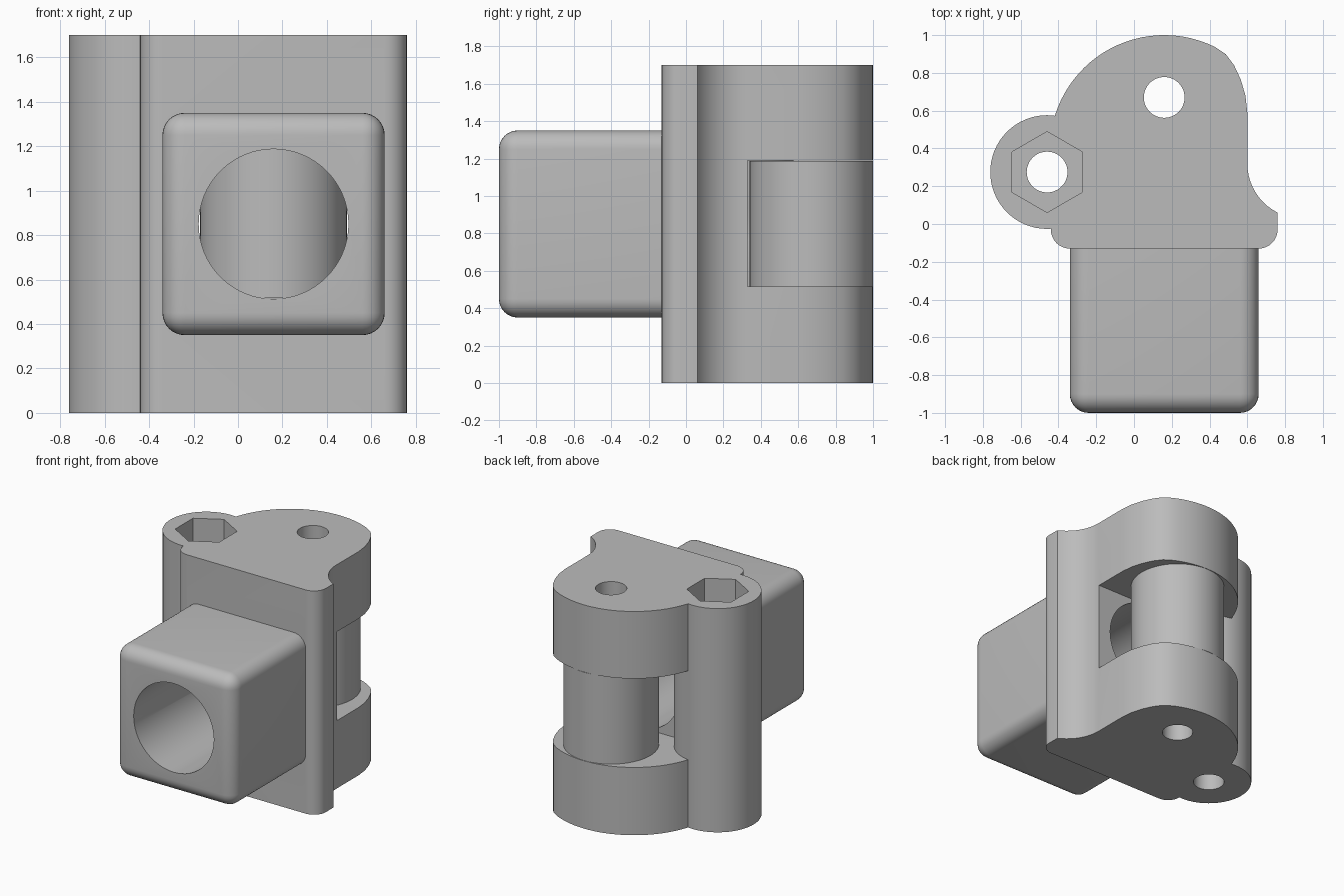
import bpy, bmesh, math
from mathutils import Matrix

old = bpy.data.objects.get("Cube")
if old:
    bpy.data.objects.remove(old, do_unlink=True)

grey = bpy.data.materials.new("plain grey")
grey.use_nodes = True
colour = (0.5, 0.5, 0.5, 1)
grey.diffuse_color = colour
grey.node_tree.nodes["Principled BSDF"].inputs["Base Color"].default_value = colour

HEIGHT = 1.7
MID = 0.85               # height of the bore and the roller
PIN = (0.16, 0.67)       # roller axis
BOLT = (-0.46, 0.275)    # bolt column axis
SLOT = (0.515, 1.19)     # lower and upper slot faces


def finish(name, bm):
    bmesh.ops.recalc_face_normals(bm, faces=bm.faces)
    mesh = bpy.data.meshes.new(name)
    bm.to_mesh(mesh)
    bm.free()
    obj = bpy.data.objects.new(name, mesh)
    bpy.context.collection.objects.link(obj)
    mesh.materials.append(grey)
    return obj


def prism(name, points, z0, z1):
    bm = bmesh.new()
    face = bm.faces.new([bm.verts.new((x, y, z0)) for x, y in points])
    new = bmesh.ops.extrude_face_region(bm, geom=[face])["geom"]
    verts = [v for v in new if isinstance(v, bmesh.types.BMVert)]
    bmesh.ops.translate(bm, verts=verts, vec=(0, 0, z1 - z0))
    return finish(name, bm)


def arc(cx, cy, r, a0, a1, n):
    angles = [math.radians(a0 + (a1 - a0) * i / n) for i in range(n + 1)]
    return [(cx + r * math.cos(a), cy + r * math.sin(a)) for a in angles]


def cylinder(name, centre, r, z0, z1, sides=64):
    return prism(name, arc(*centre, r, 90, 450 - 360 / sides, sides - 1), z0, z1)


def box(name, lo, hi, bevel=0):
    bm = bmesh.new()
    size = [b - a for a, b in zip(lo, hi)]
    mid = [(a + b) / 2 for a, b in zip(lo, hi)]
    bmesh.ops.create_cube(bm, size=1, matrix=Matrix.Translation(mid) @ Matrix.Diagonal((*size, 1)))
    if bevel:
        edges = [e for e in bm.edges if not all(v.co.y > mid[1] for v in e.verts)]
        bmesh.ops.bevel(bm, geom=edges, offset=bevel, segments=8, profile=0.5, affect='EDGES')
    return finish(name, bm)


def combine(obj, other, operation):
    mod = obj.modifiers.new(operation.title(), 'BOOLEAN')
    mod.operation = operation
    mod.solver = 'EXACT'
    mod.object = other
    bpy.context.view_layer.objects.active = obj
    bpy.ops.object.modifier_apply(modifier=mod.name)
    bpy.data.objects.remove(other, do_unlink=True)


def smooth(obj):
    bpy.ops.object.select_all(action='DESELECT')
    obj.select_set(True)
    bpy.context.view_layer.objects.active = obj
    bpy.ops.object.shade_smooth_by_angle(angle=math.radians(25))


# Housing outline: filleted front, concave flank, shoulder and rounded back
outline = arc(-0.34, -0.03, 0.1, 180, 270, 8)
outline += arc(0.66, -0.03, 0.1, 270, 360, 8)
outline += arc(0.891, 0.32, 0.291, 243, 180, 10)
outline += [(0.6, 0.59), (0.59, 0.68), (0.565, 0.765), (0.53, 0.84), (0.485, 0.9)]
outline += arc(0.16, 0.394, 0.606, 64, 163, 24)
outline += [(-0.46, 0.57), (-0.46, 0.1), (-0.44, 0.1)]
housing = prism("housing", outline, 0, HEIGHT)

# Slot for the roller, then the full-height bolt column and the front socket
slot = box("slot_cutter", (-1, 0.33, SLOT[0]), (1, 1.2, SLOT[1]))
combine(housing, slot, 'DIFFERENCE')
column = cylinder("bolt_column", BOLT, 0.301, 0, HEIGHT)
combine(housing, column, 'UNION')
socket = box("socket", (-0.34, -1, MID - 0.5), (0.66, -0.05, MID + 0.5), 0.1)
combine(housing, socket, 'UNION')

# Round bore running from the socket front into the slot
bore = cylinder("bore_cutter", (0, 0), 0.337, -0.4, 1.1)
bore.data.transform(Matrix.Translation((PIN[0], 0, MID)) @ Matrix.Rotation(math.pi / 2, 4, 'X'))
combine(housing, bore, 'DIFFERENCE')

# Pin hole, bolt hole and hexagonal nut pocket
for centre in (PIN, BOLT):
    combine(housing, cylinder("hole_cutter", centre, 0.108, -0.1, HEIGHT + 0.1, 48), 'DIFFERENCE')
combine(housing, cylinder("nut_cutter", BOLT, 0.214, 0.85, HEIGHT + 0.1, 6), 'DIFFERENCE')
smooth(housing)

# Hollow roller held between the two lugs
roller = cylinder("roller", PIN, 0.33, SLOT[0] + 0.002, SLOT[1] - 0.002)
combine(roller, cylinder("axle_cutter", PIN, 0.108, 0, HEIGHT, 48), 'DIFFERENCE')
smooth(roller)
